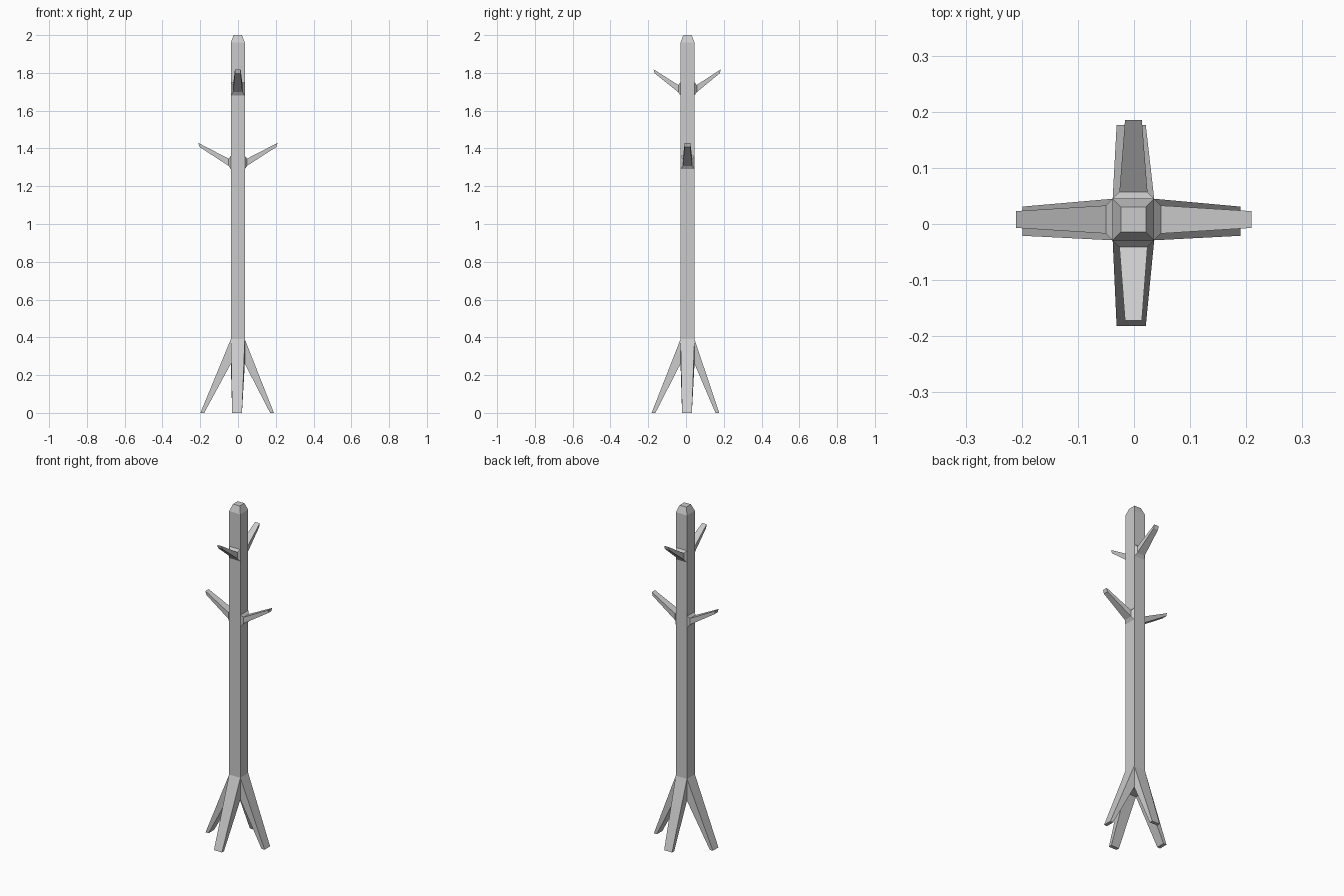
import bpy, bmesh, math
from mathutils import Vector, Matrix

if "Cube" in bpy.data.objects:
    bpy.data.objects.remove(bpy.data.objects["Cube"])

wood = bpy.data.materials.new("light grey")
wood.diffuse_color = (0.6, 0.6, 0.6, 1)
wood.use_nodes = True
wood.node_tree.nodes["Principled BSDF"].inputs["Base Color"].default_value = wood.diffuse_color

CENTRE = Vector((-0.001, 0.008, 0))   # the post stands slightly off centre
HALF = 0.037                          # half width of the post


def loft(name, rings, cap_start):
    """Skin a list of four-point rings and cap the far end."""
    bm = bmesh.new()
    loops = [[bm.verts.new(p) for p in ring] for ring in rings]
    for a, b in zip(loops, loops[1:]):
        for i in range(4):
            j = (i + 1) % 4
            bm.faces.new((a[i], a[j], b[j], b[i]))
    bm.faces.new(loops[-1])
    if cap_start:
        bm.faces.new(loops[0][::-1])
    mesh = bpy.data.meshes.new(name)
    bm.to_mesh(mesh)
    bm.free()
    mesh.materials.append(wood)
    bpy.context.collection.objects.link(bpy.data.objects.new(name, mesh))


def limb(name, degrees, sections):
    """Limb growing from the post; section = (half width, sideways shift,
    (lower reach, lower z), (upper reach, upper z))."""
    turn = Matrix.Rotation(math.radians(degrees), 3, 'Z')
    rings = []
    for half, shift, (r0, z0), (r1, z1) in sections:
        pts = ((r0, shift - half, z0), (r0, shift + half, z0),
               (r1, shift + half, z1), (r1, shift - half, z1))
        rings.append([CENTRE + turn @ Vector(p) for p in pts])
    loft(name, rings, False)


# Square post with a chamfered top
post = []
for half, z in ((HALF, 0.26), (HALF, 1.96), (0.022, 2.0)):
    post.append([CENTRE + Vector((sx * half, sy * half, z))
                 for sx, sy in ((-1, -1), (1, -1), (1, 1), (-1, 1))])
loft("post", post, True)

# Four splayed legs: direction, reach of the foot, sideways shift
for name, deg, reach, shift in (("right_leg", 0, 0.191, -0.003),
                                ("back_leg", 90, 0.168, 0.004),
                                ("left_leg", 180, 0.198, 0.003),
                                ("front_leg", 270, 0.190, -0.004)):
    limb(name, deg, [
        (HALF, 0, (HALF, 0.26), (HALF, 0.39)),
        (0.026, shift, (reach - 0.02, 0), (reach, 0))])

# Four hooks with a flared collar: direction, reach of the tip, base height
for name, deg, reach, z in (("right_hook", 0, 0.210, 1.29),
                            ("left_hook", 180, 0.209, 1.29),
                            ("front_hook", 270, 0.180, 1.68),
                            ("back_hook", 90, 0.177, 1.68)):
    limb(name, deg, [
        (HALF, 0, (HALF, z), (HALF, z + 0.07)),
        (0.025, 0, (0.049, z + 0.018), (0.049, z + 0.056)),
        (0.015, 0, (reach - 0.006, z + 0.118), (reach, z + 0.139))])
